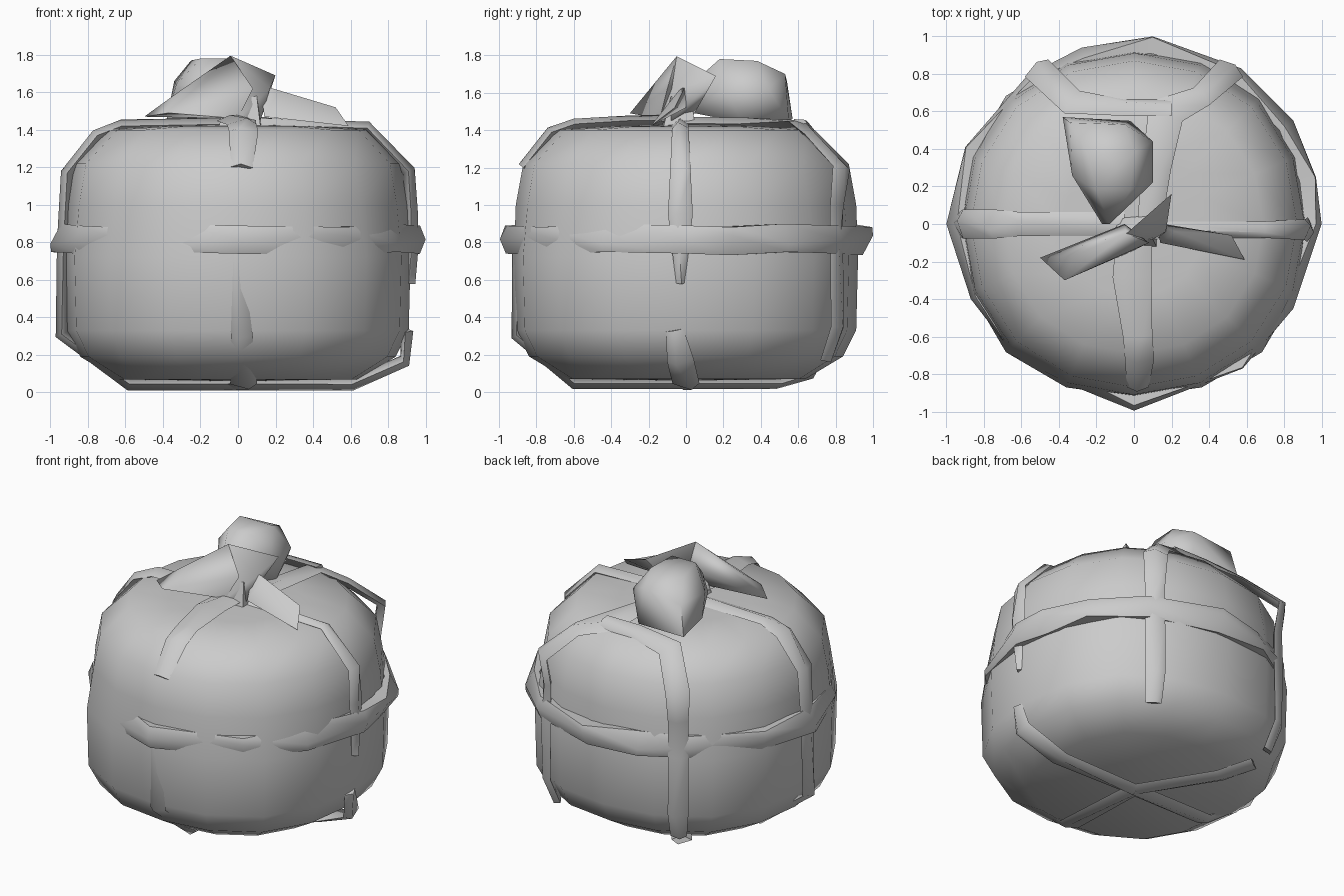
import bpy, bmesh, math
from mathutils import Vector

if "Cube" in bpy.data.objects:
    bpy.data.objects.remove(bpy.data.objects["Cube"])

grey = bpy.data.materials.new("plain_grey")
grey.diffuse_color = (0.6, 0.6, 0.6, 1)
grey.use_nodes = True
grey.node_tree.nodes["Principled BSDF"].inputs["Base Color"].default_value = grey.diffuse_color


def finish(name, bm, angle=70):
    bmesh.ops.recalc_face_normals(bm, faces=bm.faces)
    me = bpy.data.meshes.new(name)
    bm.to_mesh(me)
    bm.free()
    ob = bpy.data.objects.new(name, me)
    bpy.context.collection.objects.link(ob)
    me.materials.append(grey)
    bpy.ops.object.select_all(action='DESELECT')
    ob.select_set(True)
    bpy.context.view_layer.objects.active = ob
    bpy.ops.object.shade_smooth_by_angle(angle=math.radians(angle))
    return ob


def skin(bm, rings, closed):
    """Join equal rings of vertices into a tube."""
    n, m = len(rings), len(rings[0])
    for i in range(n if closed else n - 1):
        r, s = rings[i], rings[(i + 1) % n]
        for k in range(m):
            bm.faces.new((r[k], r[(k + 1) % m], s[(k + 1) % m], s[k]))


def ribbon(name, pts, width, thick):
    """Folded cloth strip: edges lie on the path, a ridge stands outward."""
    bm = bmesh.new()
    rings, n = [], len(pts)
    P = [Vector(p[:3]) for p in pts]
    for i, p in enumerate(P):
        a, b = P[max(i - 1, 0)], P[min(i + 1, n - 1)]
        out = Vector((p.x, p.y, (p.z - 0.72) * 1.3)).normalized()
        side = (b - a).cross(out).normalized()
        out = side.cross(b - a).normalized()
        w = width * (pts[i][3] if len(pts[i]) > 3 else 1) / 2
        shift = 0.4 * w * math.sin(i * 2.3)
        rings.append([bm.verts.new(q) for q in (
            p - side * w, p + side * shift + out * thick,
            p + side * w, p - out * thick)])
    skin(bm, rings, False)
    bm.faces.new(rings[0])
    bm.faces.new(rings[-1])
    return finish(name, bm)


def lump(name, pts):
    bm = bmesh.new()
    for p in pts:
        bm.verts.new(p)
    bmesh.ops.convex_hull(bm, input=bm.verts)
    bmesh.ops.delete(bm, geom=[v for v in bm.verts if not v.link_faces], context='VERTS')
    return finish(name, bm)


def down(deg, profile):
    """Turn (radius, height) points into a path at one compass angle."""
    a = math.radians(deg)
    return [(r * math.cos(a), r * math.sin(a), z, *w) for r, z, *w in profile]


# round bundle, lower half swelling between the straps
profile = [(0.64, 0.07), (0.84, 0.19), (0.91, 0.33), (0.92, 0.72), (0.91, 1.0),
           (0.87, 1.22), (0.69, 1.40), (0.38, 1.42)]
SEG = 16
bm = bmesh.new()
rings = []
for r, z in profile:
    ring = []
    for i in range(SEG):
        a = math.tau * i / SEG
        k = 1 + (0.05 if z < 0.8 else 0.015) * math.sin(2 * a) ** 2
        ring.append(bm.verts.new((r * k * math.cos(a), r * k * math.sin(a), z)))
    rings.append(ring)
skin(bm, rings, False)
for ring, z in ((rings[0], 0.06), (rings[-1], 1.43)):
    c = bm.verts.new((0, 0, z))
    for i in range(SEG):
        bm.faces.new((ring[i], ring[(i + 1) % SEG], c))
finish("bundle_body", bm)

# twisted band around the middle
belt = [(1.0, 0.0), (0.97, 0.25), (0.85, 0.55), (0.57, 0.83), (0.10, 1.0), (-0.28, 0.94),
        (-0.57, 0.79), (-0.90, 0.41), (-1.0, 0.0), (-0.87, -0.40), (-0.70, -0.62),
        (-0.36, -0.85), (0.0, -0.995), (0.58, -0.77), (0.85, -0.45)]
bm = bmesh.new()
rings = []
for i, (x, y) in enumerate(belt):
    p = Vector((x, y, 0.815))
    out = Vector((x, y, 0)).normalized()
    t = math.sin(i * 2.1)
    up = Vector((0, 0, 1))
    rings.append([bm.verts.new(q) for q in (
        p - out * 0.09 + up * 0.07, p - out * (0.03 - 0.03 * t) + up * (0.075 - 0.01 * t),
        p + up * 0.025 * t, p - out * (0.03 + 0.03 * t) - up * (0.075 + 0.01 * t),
        p - out * 0.09 - up * 0.07)])
skin(bm, rings, True)
finish("waist_belt", bm)

# straps down the sides
ribbon("left_strap", down(180, [(0.05, 1.43), (0.62, 1.42), (0.75, 1.37, 1.2), (0.91, 1.17, 1.2),
                               (0.93, 0.8), (0.94, 0.31), (0.58, 0.045), (0, 0.045)]), 0.13, 0.035)
ribbon("right_strap", [(x, -0.03, z, w) for x, z, w in (
    (0.05, 1.43, 0.8), (0.69, 1.41, 0.8), (0.91, 1.18, 1), (0.925, 0.95, 1.2),
    (0.925, 0.75, 0.8), (0.91, 0.58, 0.4))], 0.11, 0.035)
ribbon("right_strap_under", [(0.90, -0.06, 0.33, 0.8), (0.89, -0.03, 0.17, 1.2),
                             (0.61, 0.0, 0.045, 1.2), (0, 0, 0.045)], 0.12, 0.035)
ribbon("front_strap_top", [(0, -0.1, 1.45, 1.5), (-0.01, -0.28, 1.45, 1.6), (0.02, -0.6, 1.43, 1.2),
                           (0.03, -0.72, 1.39, 1.2), (0.02, -0.87, 1.2, 0.9)], 0.13, 0.03)
ribbon("front_strap_under", [(-0.01, -0.9, 0.74, 0.5), (0.02, -0.905, 0.3, 0.9), (0.03, -0.6, 0.045, 1.1),
                             (0, 0, 0.045), (-0.3, 0.48, 0.045), (-0.43, 0.66, 0.1)], 0.13, 0.03)
drop = [(0.98, 1.20, 1.2), (0.95, 1.0), (0.95, 0.75), (0.955, 0.35), (0.88, 0.17, 0.8)]
ribbon("back_right_strap", [(0.08, -0.02, 1.44), (0.12, 0.3, 1.44, 1.2), (0.17, 0.60, 1.43, 1.6),
                            (0.36, 0.68, 1.36)] + down(58, drop), 0.13, 0.03)
ribbon("back_left_strap", [(0.2, 0.62, 1.43, 0.8), (-0.05, 0.62, 1.43, 0.8), (-0.33, 0.65, 1.40, 1.2)]
       + down(122, drop), 0.13, 0.03)

# knot on top: back loop, front loop, core and loose tail
lump("back_loop", [(-0.38, 0.57, 1.46), (-0.02, 0.55, 1.45), (-0.34, 0.54, 1.66),
                   (-0.05, 0.53, 1.70), (0.10, 0.44, 1.62), (0.10, 0.22, 1.60), (0.08, 0.3, 1.44),
                   (-0.33, 0.26, 1.64), (-0.3, 0.25, 1.45), (-0.25, 0.38, 1.77), (0.0, 0.38, 1.77),
                   (-0.20, 0.18, 1.78), (-0.02, 0.18, 1.78), (-0.17, 0.0, 1.5), (-0.13, 0.0, 1.62)])
lump("front_loop_left", [(-0.50, -0.18, 1.47), (-0.37, -0.30, 1.49), (-0.04, -0.05, 1.795),
                         (-0.32, -0.17, 1.60), (0.0, -0.14, 1.46), (-0.05, 0.0, 1.62),
                         (0.08, -0.10, 1.62)])
lump("front_loop_right", [(-0.04, -0.05, 1.795), (0.20, 0.16, 1.69), (0.17, -0.04, 1.62),
                          (0.0, -0.14, 1.46), (0.08, 0.04, 1.48), (0.12, -0.08, 1.45)])
lump("knot_core", [(-0.10, -0.14, 1.42), (0.12, -0.12, 1.42), (0.13, 0.05, 1.42), (-0.10, 0.03, 1.42),
                   (-0.08, -0.10, 1.55), (0.10, -0.08, 1.58), (0.08, 0.03, 1.55)])
lump("loose_tail", [(0.12, 0.0, 1.64), (0.22, -0.04, 1.61), (0.52, -0.06, 1.52), (0.59, -0.19, 1.42),
                    (0.42, -0.14, 1.45), (0.14, -0.10, 1.47), (0.16, 0.0, 1.52)])
